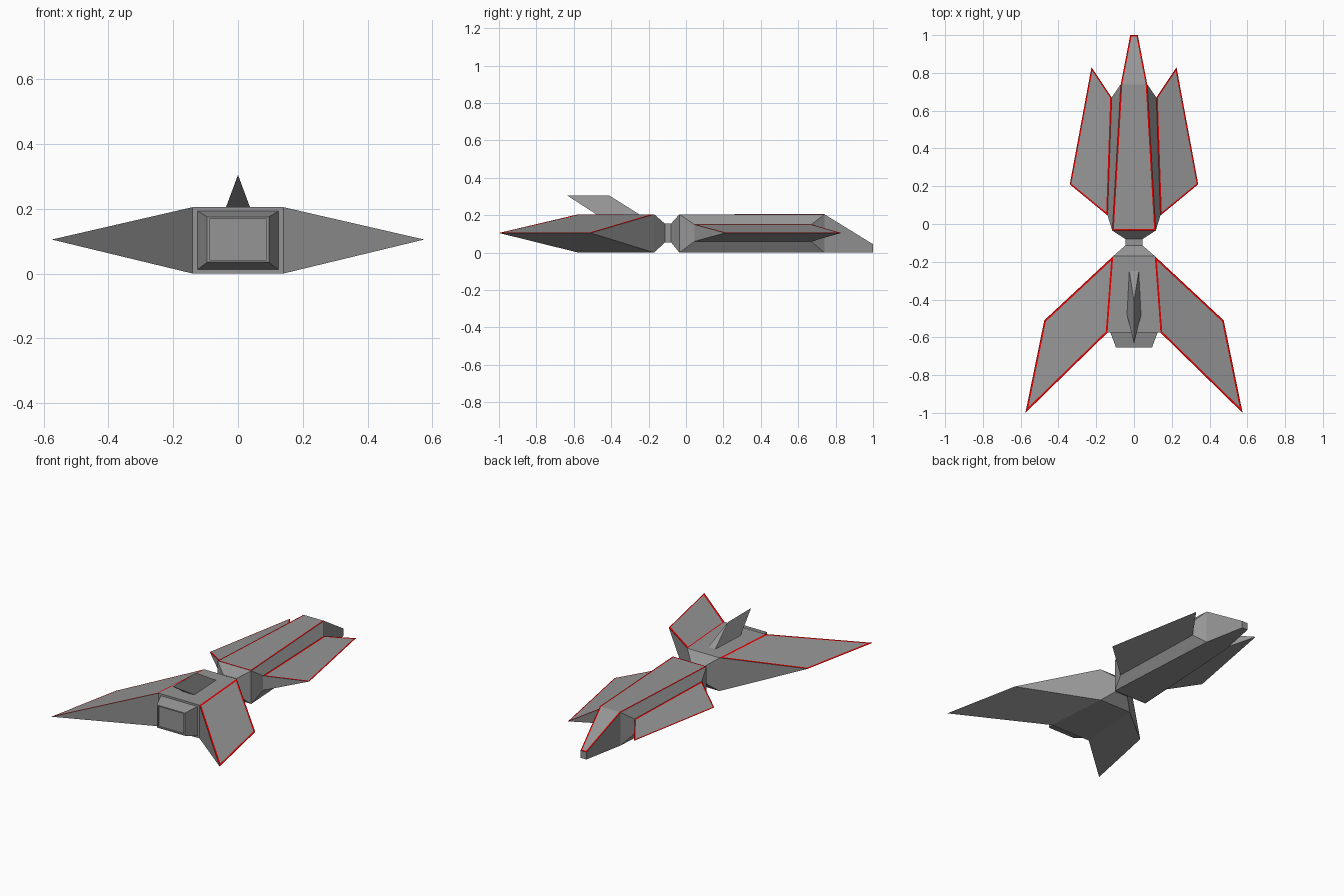
import bpy
import bmesh

if "Cube" in bpy.data.objects:
    bpy.data.objects.remove(bpy.data.objects["Cube"])


def material(name, rgb):
    m = bpy.data.materials.new(name)
    m.diffuse_color = (*rgb, 1)
    m.use_nodes = True
    m.node_tree.nodes["Principled BSDF"].inputs["Base Color"].default_value = m.diffuse_color
    return m


GREY = material("hull grey", (0.3, 0.3, 0.3))
RED = material("trim red", (0.8, 0.0, 0.0))


def loft(name, sections, start_cap=True, end_cap=True, drop=None,
         trim=None, trim_width=0.008, mirror=False):
    """Bridge four-point sections; optionally drop hidden faces and add a red inset border."""
    bm = bmesh.new()
    rings = [[bm.verts.new(p) for p in s] for s in sections]
    for a, b in zip(rings, rings[1:]):
        for i in range(4):
            j = (i + 1) % 4
            bm.faces.new((a[i], a[j], b[j], b[i]))
    caps = [bm.faces.new(rings[0][::-1]), bm.faces.new(rings[-1])]
    bmesh.ops.remove_doubles(bm, verts=bm.verts[:], dist=0.0001)
    bmesh.ops.recalc_face_normals(bm, faces=bm.faces[:])
    gone = [f for f, keep in zip(caps, (start_cap, end_cap)) if f.is_valid and not keep]
    if drop:
        gone += [f for f in bm.faces if f not in gone and drop(f)]
    if gone:
        bmesh.ops.delete(bm, geom=gone, context='FACES')
    if trim:
        bm.normal_update()
        top = [f for f in bm.faces if trim(f)]
        border = bmesh.ops.inset_region(bm, faces=top, thickness=trim_width,
                                        use_boundary=True, use_even_offset=True)
        for f in border["faces"]:
            f.material_index = 1
    mesh = bpy.data.meshes.new(name)
    bm.to_mesh(mesh)
    bm.free()
    mesh.materials.append(GREY)
    mesh.materials.append(RED)
    ob = bpy.data.objects.new(name, mesh)
    bpy.context.collection.objects.link(ob)
    if mirror:
        ob.modifiers.new("mirror", 'MIRROR')
    return ob


def box_section(y, half, z0, z1):
    return [(-half, y, z0), (half, y, z0), (half, y, z1), (-half, y, z1)]


def side_section(xa, ya, xb, yb, z0, z1):
    return [(xa, ya, z0), (xb, yb, z0), (xb, yb, z1), (xa, ya, z1)]


def faces_up(f):
    return f.normal.z > 0.3


# Hull: rear body, narrow neck, long forward body and wedge nose
loft("hull", [box_section(*s) for s in (
    (-0.575, 0.14, 0, 0.205), (-0.17, 0.11, 0, 0.205),
    (-0.113, 0.045, 0.055, 0.155), (-0.08, 0.045, 0.055, 0.155),
    (-0.035, 0.115, 0, 0.205), (0.74, 0.07, 0, 0.205),
    (1.0, 0.02, 0, 0.045))],
    drop=lambda f: abs(f.calc_center_median().x) > 0.09,
    trim=lambda f: faces_up(f) and f.calc_center_median().y > 0)

# Engine block with a slightly recessed exhaust panel
loft("engine", [box_section(*s) for s in (
    (-0.645, 0.088, 0.042, 0.168), (-0.655, 0.088, 0.042, 0.168),
    (-0.655, 0.095, 0.035, 0.175), (-0.575, 0.125, 0.012, 0.193))],
    end_cap=False)

# Side pods and the forward wings that grow from them
pod_root = side_section(0.115, -0.035, 0.07, 0.74, 0, 0.205)
wing_root = side_section(0.14, 0.045, 0.118, 0.67, 0.06, 0.15)
wing_tip = side_section(0.34, 0.21, 0.225, 0.83, 0.105, 0.105)
loft("side_pods", [pod_root, wing_root], False, False, mirror=True)
loft("forward_wings", [wing_root, wing_tip], False, True, trim=faces_up, mirror=True)

# Swept rear wings
loft("rear_wings", [side_section(0.14, -0.575, 0.11, -0.17, 0, 0.205),
                    side_section(0.575, -1.0, 0.475, -0.51, 0.105, 0.105)],
     False, True, trim=faces_up, trim_width=0.01, mirror=True)

# Leaning tail fin with a sharp top ridge
loft("tail_fin", [
    [(-0.037, -0.48, 0.205), (0.037, -0.48, 0.205), (0.025, -0.25, 0.205), (-0.025, -0.25, 0.205)],
    [(0, -0.635, 0.305), (0, -0.635, 0.305), (0, -0.41, 0.305), (0, -0.41, 0.305)]],
    start_cap=False)
